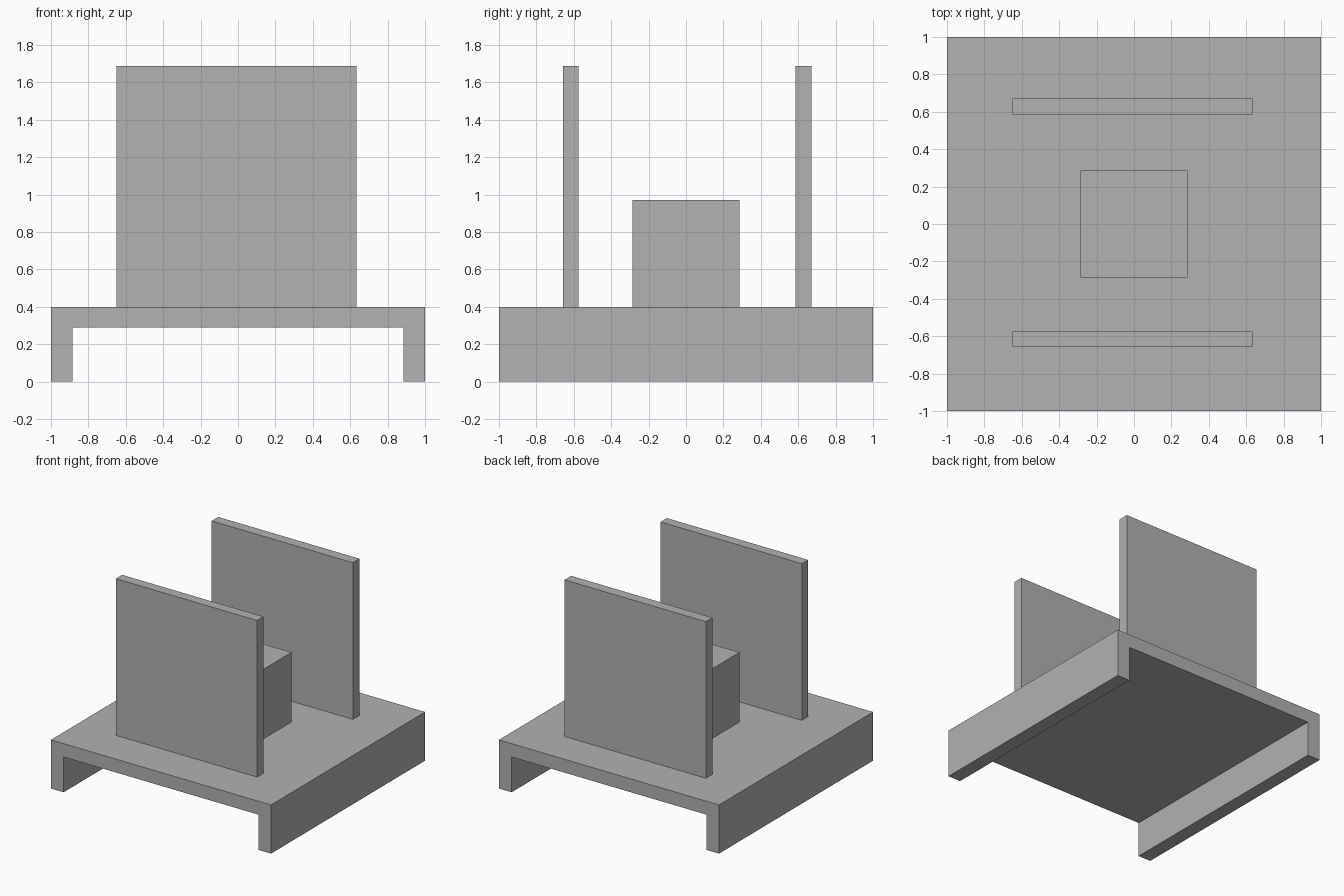
import bpy
import bmesh
from mathutils import Vector

cube = bpy.data.objects.get("Cube")
if cube:
    bpy.data.objects.remove(cube, do_unlink=True)

# Single grey material
GREY = (0.445, 0.445, 0.445, 1.0)
grey = bpy.data.materials.new("plain_grey")
grey.use_nodes = True
grey.diffuse_color = GREY
grey.node_tree.nodes["Principled BSDF"].inputs["Base Color"].default_value = GREY


def add_object(name, bm):
    bmesh.ops.recalc_face_normals(bm, faces=bm.faces)
    mesh = bpy.data.meshes.new(name)
    bm.to_mesh(mesh)
    bm.free()
    mesh.materials.append(grey)
    obj = bpy.data.objects.new(name, mesh)
    bpy.context.collection.objects.link(obj)
    return obj


def box(name, low, high):
    low, high = Vector(low), Vector(high)
    bm = bmesh.new()
    bmesh.ops.create_cube(bm, size=1)
    bmesh.ops.scale(bm, vec=high - low, verts=bm.verts)
    bmesh.ops.translate(bm, vec=(low + high) / 2, verts=bm.verts)
    return add_object(name, bm)


def extrude_along_y(name, profile, y0, y1):
    bm = bmesh.new()
    face = bm.faces.new([bm.verts.new((x, y0, z)) for x, z in profile])
    result = bmesh.ops.extrude_face_region(bm, geom=[face], use_keep_orig=True)
    verts = [g for g in result["geom"] if isinstance(g, bmesh.types.BMVert)]
    bmesh.ops.translate(bm, vec=(0, y1 - y0, 0), verts=verts)
    return add_object(name, bm)


# Base: table top with a full-length leg along each side
DECK = 0.4
half = [(1, DECK), (1, 0), (0.885, 0), (0.885, 0.29)]
channel = half + [(-x, z) for x, z in reversed(half)]
extrude_along_y("base", channel, -1, 1)

# Upright panels, front and back
for name, y0, y1 in (("front_panel", -0.657, -0.575), ("back_panel", 0.585, 0.671)):
    box(name, (-0.65, y0, DECK), (0.634, y1, 1.687))

# Block in the middle
box("centre_block", (-0.286, -0.286, DECK), (0.286, 0.286, 0.972))
